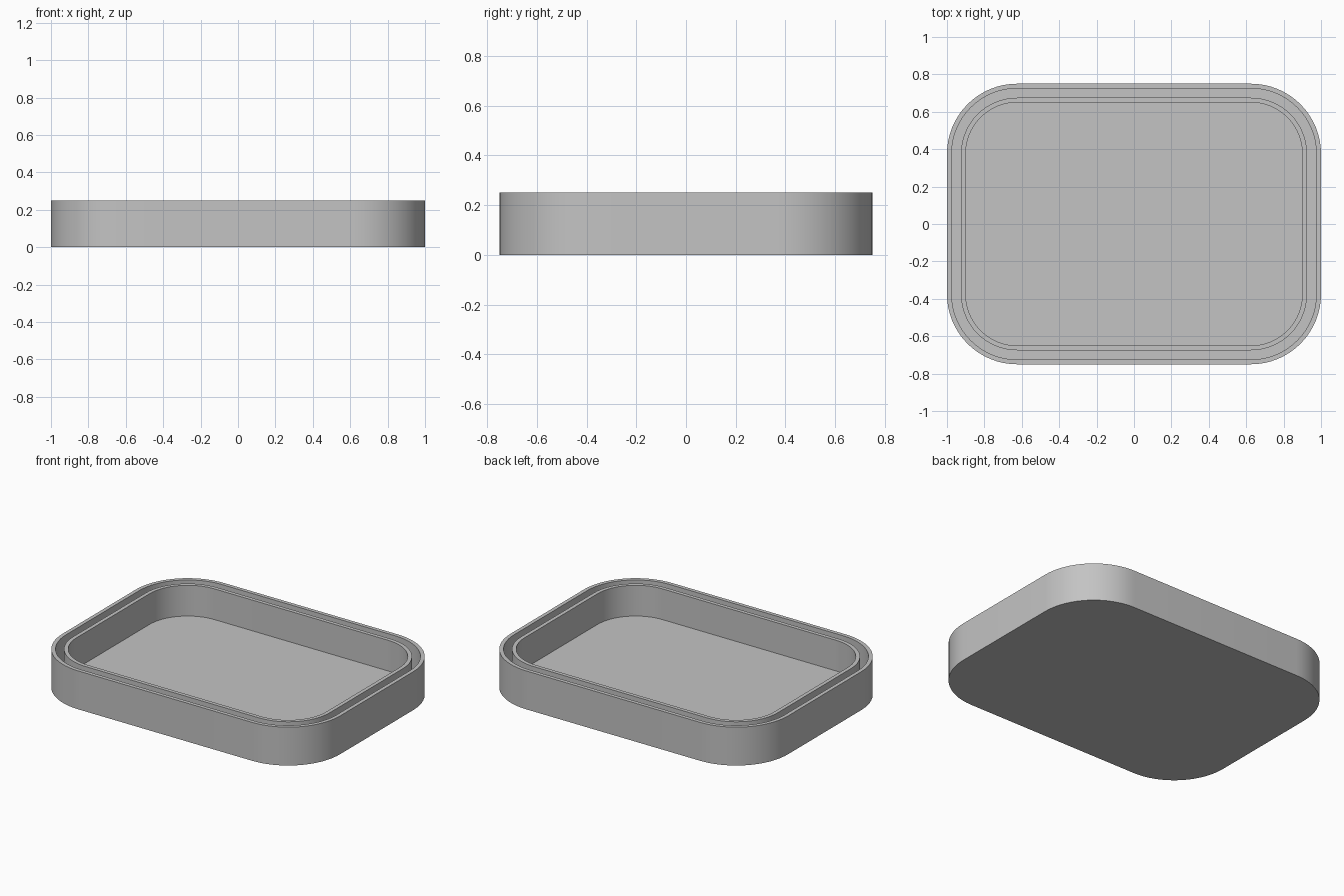
import bpy, bmesh, math

if "Cube" in bpy.data.objects:
    bpy.data.objects.remove(bpy.data.objects["Cube"], do_unlink=True)

HALF_X, HALF_Y, RADIUS = 1.0, 0.75, 0.375
HEIGHT, FLOOR = 0.25, 0.05
STEPS = 16

# Grey material
grey = bpy.data.materials.new("plain grey")
grey.use_nodes = True
colour = (0.55, 0.55, 0.55, 1)
grey.diffuse_color = colour
grey.node_tree.nodes["Principled BSDF"].inputs["Base Color"].default_value = colour


def rounded_ring(bm, inset, z):
    """Rounded rectangle of vertices, moved inward by inset."""
    r = RADIUS - inset
    ring = []
    for corner, (sx, sy) in enumerate([(1, 1), (-1, 1), (-1, -1), (1, -1)]):
        for i in range(STEPS + 1):
            a = (corner + i / STEPS) * math.pi / 2
            ring.append(bm.verts.new((sx * (HALF_X - RADIUS) + r * math.cos(a),
                                      sy * (HALF_Y - RADIUS) + r * math.sin(a), z)))
    return ring


def loft(name, profile):
    """Skin rounded rings along an (inset, z) profile and cap both ends."""
    bm = bmesh.new()
    rings = [rounded_ring(bm, inset, z) for inset, z in profile]
    for low, high in zip(rings, rings[1:]):
        for i in range(len(low)):
            j = (i + 1) % len(low)
            bm.faces.new((low[i], low[j], high[j], high[i]))
    bm.faces.new(rings[0][::-1])
    bm.faces.new(rings[-1])
    bmesh.ops.recalc_face_normals(bm, faces=bm.faces[:])
    mesh = bpy.data.meshes.new(name)
    bm.to_mesh(mesh)
    bm.free()
    mesh.materials.append(grey)
    obj = bpy.data.objects.new(name, mesh)
    bpy.context.collection.objects.link(obj)
    bpy.ops.object.select_all(action='DESELECT')
    obj.select_set(True)
    bpy.context.view_layer.objects.active = obj
    bpy.ops.object.shade_smooth_by_angle(angle=math.radians(30))
    return obj


# Tray: outer wall, groove, inner wall and floor in one closed skin
loft("double_walled_tray", [
    (0, 0), (0, HEIGHT),
    (0.025, HEIGHT), (0.025, FLOOR),
    (0.075, FLOOR), (0.075, HEIGHT),
    (0.1, HEIGHT), (0.1, FLOOR),
])
